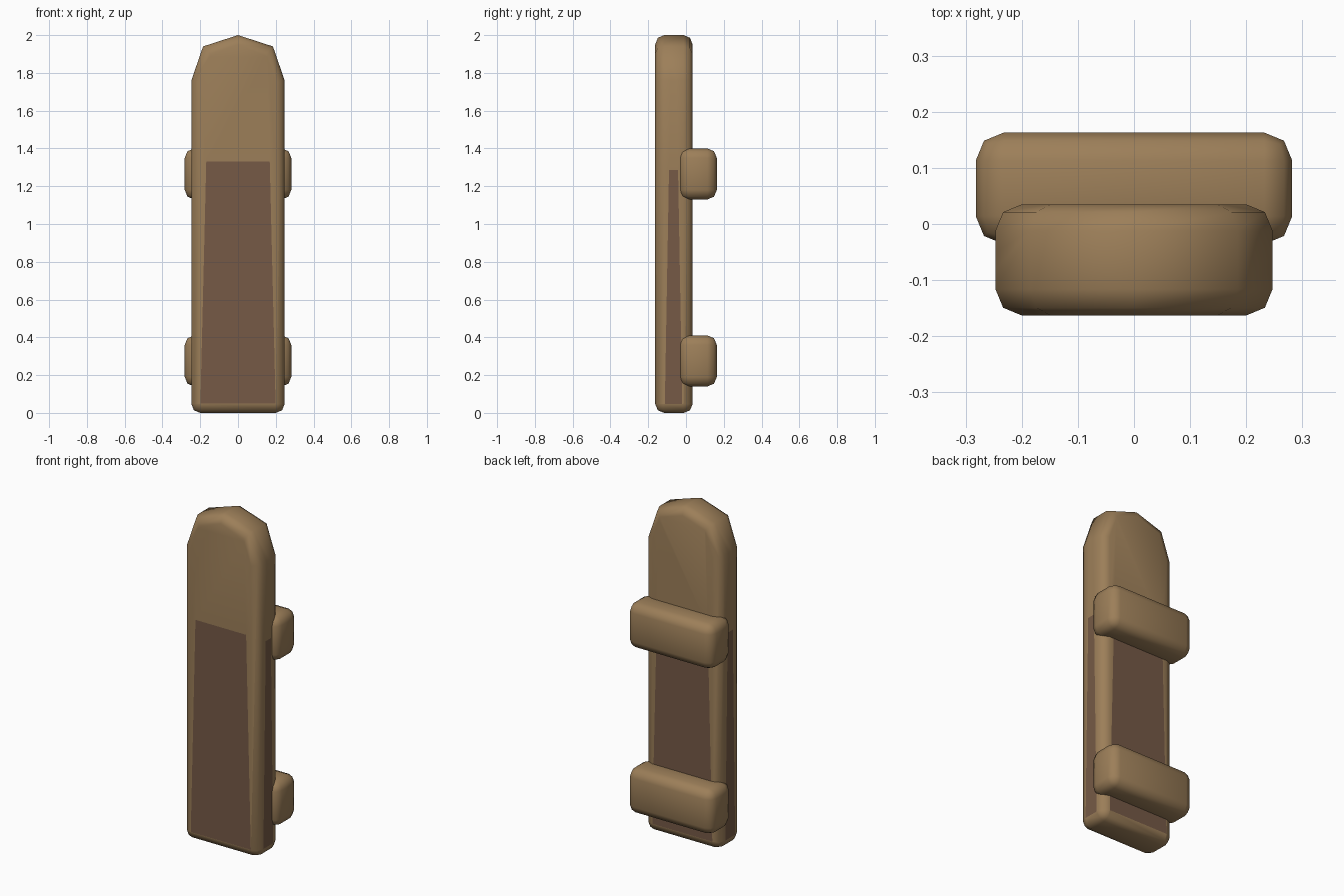
import bpy, bmesh
from mathutils import Vector

if "Cube" in bpy.data.objects:
    bpy.data.objects.remove(bpy.data.objects["Cube"])


def material(name, rgb):
    m = bpy.data.materials.new(name)
    m.diffuse_color = (*rgb, 1)
    m.use_nodes = True
    m.node_tree.nodes["Principled BSDF"].inputs["Base Color"].default_value = m.diffuse_color
    return m


tan = material("tan wood", (0.335, 0.212, 0.100))
brown = material("dark brown wood", (0.180, 0.102, 0.061))


def finish(bm, name, mats):
    bmesh.ops.recalc_face_normals(bm, faces=bm.faces[:])
    me = bpy.data.meshes.new(name)
    bm.to_mesh(me)
    bm.free()
    ob = bpy.data.objects.new(name, me)
    bpy.context.collection.objects.link(ob)
    for m in mats:
        me.materials.append(m)
    bpy.ops.object.select_all(action='DESELECT')
    ob.select_set(True)
    bpy.context.view_layer.objects.active = ob
    bpy.ops.object.shade_smooth_by_angle(angle=1.0)
    return ob


def prism(profile, y0, y1):
    """Extrude an x/z outline from y0 to y1."""
    bm = bmesh.new()
    f = bm.faces.new([bm.verts.new((x, y0, z)) for x, z in profile])
    ext = bmesh.ops.extrude_face_region(bm, geom=[f])["geom"]
    bmesh.ops.translate(bm, vec=(0, y1 - y0, 0),
                        verts=[v for v in ext if isinstance(v, bmesh.types.BMVert)])
    bmesh.ops.recalc_face_normals(bm, faces=bm.faces[:])
    return bm


def bevel(bm, edges, width):
    bmesh.ops.bevel(bm, geom=edges, offset=width, segments=2, profile=0.5,
                    affect='EDGES', clamp_overlap=True)
    bm.normal_update()


# Upright plank with a blunt pointed top
half = [(0.247, 0.005), (0.247, 1.76), (0.185, 1.94)]
outline = half + [(0, 2.0)] + [(-x, z) for x, z in reversed(half)]
outline = [(x, 0 if z < 0.01 else z) for x, z in outline]
bm = prism(outline, -0.163, 0.035)
rims = [e for e in bm.edges
        if abs(e.verts[0].co.y - e.verts[1].co.y) < 1e-4 or e.verts[0].co.z < 0.5]
bevel(bm, rims, 0.047)


# Dark stain: cut a tapering panel into each flat upright face
def stain(axis, sign, across, mid, low, high, z0, z1):
    a = Vector((1, 0, 0)) if across == 0 else Vector((0, 1, 0))
    slope = (low - high) / (z1 - z0)

    def flat():
        return [f for f in bm.faces if f.normal[axis] * sign > 0.99
                and f.calc_center_median().z < 1.75]

    planes = [(Vector((0, 0, z0)), Vector((0, 0, 1))),
              (Vector((0, 0, z1)), Vector((0, 0, 1)))]
    planes += [(a * (mid + s * low) + Vector((0, 0, z0)),
                a * s + Vector((0, 0, slope))) for s in (-1, 1)]
    for co, no in planes:
        fs = flat()
        geom = fs + list({e for f in fs for e in f.edges}) + list({v for f in fs for v in f.verts})
        bmesh.ops.bisect_plane(bm, geom=geom, dist=1e-5, plane_co=co, plane_no=no)
        bm.normal_update()
    for f in flat():
        c = f.calc_center_median()
        if z0 < c.z < z1 and abs(c[across] - mid) < low - slope * (c.z - z0):
            f.material_index = 1


for s in (-1, 1):
    stain(1, s, 0, 0, 0.199, 0.168, 0.05, 1.33)
    stain(0, s, 1, -0.066, 0.046, 0.024, 0.048, 1.285)
finish(bm, "plank", [tan, brown])

# Two rounded cross rails behind the plank
for name, z in (("lower_rail", 0.275), ("upper_rail", 1.265)):
    w, h = 0.282, 0.135
    bm = prism([(-w, z - h), (w, z - h), (w, z + h), (-w, z + h)], -0.036, 0.163)
    bevel(bm, bm.edges[:], 0.05)
    finish(bm, name, [tan])
